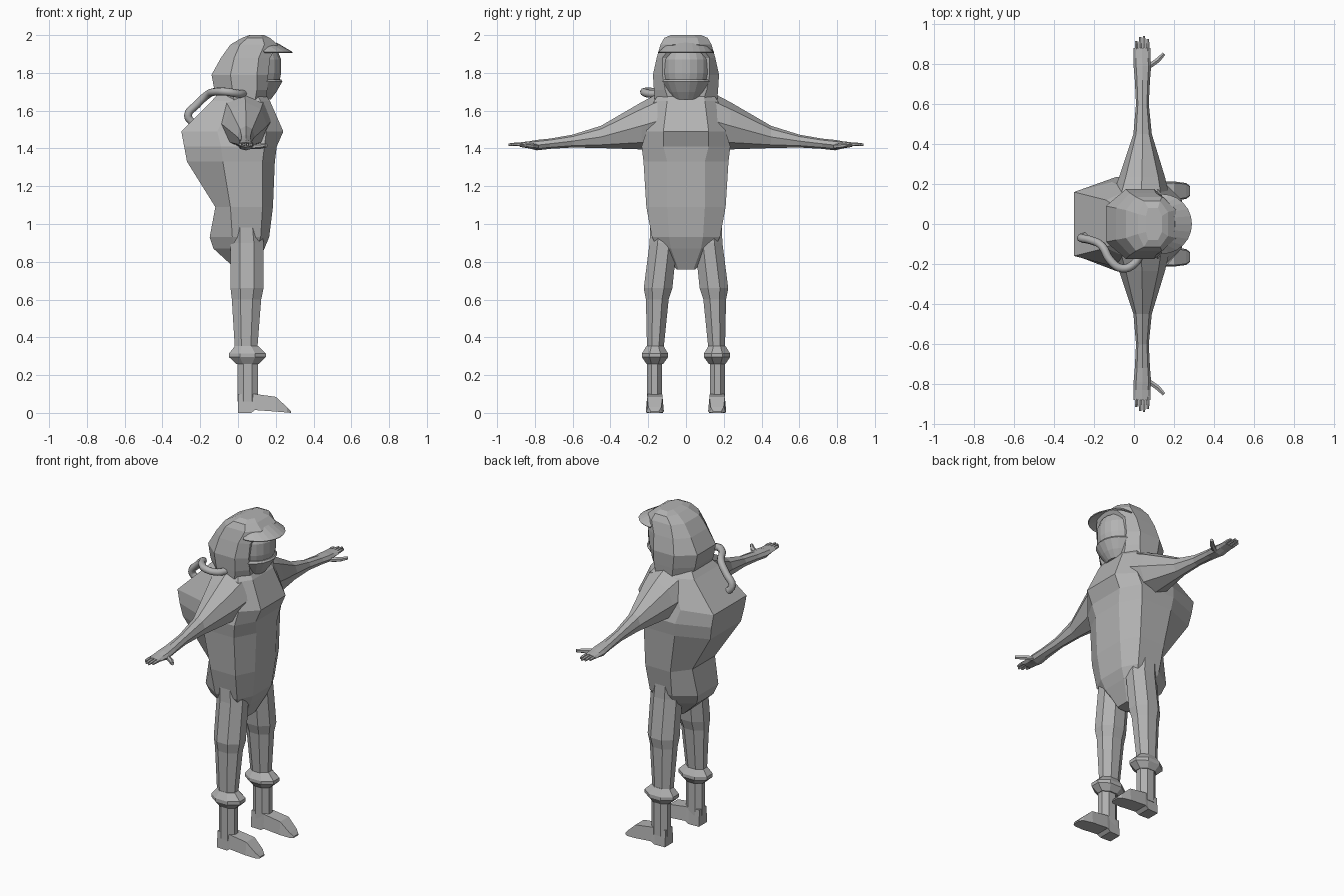
import bpy, bmesh, math
from mathutils import Vector

if "Cube" in bpy.data.objects:
    bpy.data.objects.remove(bpy.data.objects["Cube"])

grey = bpy.data.materials.new("plain grey")
grey.diffuse_color = (0.45, 0.45, 0.45, 1)
grey.use_nodes = True
grey.node_tree.nodes["Principled BSDF"].inputs["Base Color"].default_value = grey.diffuse_color


def make(name, bm):
    bmesh.ops.recalc_face_normals(bm, faces=bm.faces)
    me = bpy.data.meshes.new(name)
    bm.to_mesh(me)
    bm.free()
    me.materials.append(grey)
    ob = bpy.data.objects.new(name, me)
    bpy.context.collection.objects.link(ob)
    return ob


def loft(name, rings, cap=True):
    """Skin a list of closed rings and cap both ends."""
    bm = bmesh.new()
    vs = [[bm.verts.new(p) for p in r] for r in rings]
    n = len(rings[0])
    for a, b in zip(vs, vs[1:]):
        for i in range(n):
            j = (i + 1) % n
            bm.faces.new((a[i], a[j], b[j], b[i]))
    if cap:
        bm.faces.new(vs[0][::-1])
        bm.faces.new(vs[-1])
    return make(name, bm)


def body_ring(z, xf, yf, x1, x2, ym, xb, yb):
    half = [(xf, yf), (x1, ym), (x2, ym), (xb, yb)]
    pts = half + [(x, -y) for x, y in reversed(half)]
    return [(x, y, z) for x, y in pts]


def oval(n, f, turn=0.5):
    return [f(math.cos(2 * math.pi * (i + turn) / n), math.sin(2 * math.pi * (i + turn) / n))
            for i in range(n)]


# torso with humped back: z, front x, front y, side x1, side x2, side y, back x, back y
torso = [
    (0.76, .085, .04, .06, .02, .05, -.01, .04),
    (0.87, .14, .08, .10, -.02, .15, -.13, .08),
    (0.93, .165, .09, .12, -.03, .18, -.15, .10),
    (1.09, .185, .10, .13, -.04, .21, -.12, .11),
    (1.33, .195, .10, .13, -.08, .225, -.27, .15),
    (1.41, .205, .12, .14, -.09, .235, -.285, .16),
    (1.49, .24, .12, .15, -.11, .21, -.30, .16),
    (1.65, .17, .10, .12, -.03, .17, -.14, .12),
    (1.72, .12, .08, .08, -.02, .12, -.08, .08)]
loft("torso", [body_ring(*r) for r in torso])

# head covering
hood = [
    (1.65, .15, .09, .09, -.02, .165, -.10, .09),
    (1.71, .155, .11, .10, -.03, .17, -.125, .09),
    (1.79, .16, .125, .10, -.04, .175, -.14, .09),
    (1.88, .17, .125, .11, -.02, .155, -.09, .08),
    (1.95, .21, .07, .14, .01, .135, -.04, .07),
    (1.985, .17, .06, .13, .05, .115, .02, .05),
    (2.00, .14, .04, .12, .07, .08, .06, .04)]
loft("hood", [body_ring(*r) for r in hood])

# face and the cloth around the jaw
for name, rows in (("face", [(1.71, .10), (1.76, .122), (1.80, .13), (1.87, .13), (1.92, .11)]),
                   ("jaw_cloth", [(1.66, .075), (1.70, .105), (1.755, .137), (1.765, .13)])):
    loft(name, [oval(20, lambda c, s: (.10 + r * c, r * s, z)) for z, r in rows])

# cap brim: a thin crescent
bm = bmesh.new()
edges = []
for k in range(13):
    a = math.pi * (k / 12 - .5)
    c, s = math.cos(a), math.sin(a)
    edges.append([bm.verts.new((.13 + .075 * c, .125 * s, 1.925 + .035 * c)),
                  bm.verts.new((.14 + .15 * c, .15 * s, 1.91))])
for a, b in zip(edges, edges[1:]):
    bm.faces.new((a[0], a[1], b[1], b[0]))
brim = make("cap_brim", bm)
mod = brim.modifiers.new("thickness", 'SOLIDIFY')
mod.thickness = .006

# breathing hose over the right shoulder
cu = bpy.data.curves.new("hose", 'CURVE')
cu.dimensions = '3D'
cu.bevel_depth = .021
cu.bevel_resolution = 2
cu.resolution_u = 4
cu.use_fill_caps = True
path = [(.03, -.155, 1.69), (.0, -.20, 1.69), (-.06, -.222, 1.70), (-.12, -.18, 1.70),
        (-.16, -.11, 1.685), (-.22, -.08, 1.63), (-.265, -.07, 1.575), (-.235, -.06, 1.53)]
sp = cu.splines.new('BEZIER')
sp.bezier_points.add(len(path) - 1)
for bp, p in zip(sp.bezier_points, path):
    bp.co = p
    bp.handle_left_type = bp.handle_right_type = 'AUTO'
cu.materials.append(grey)
hose = bpy.data.objects.new("hose", cu)
bpy.context.collection.objects.link(hose)


def rod(name, pts, r):
    """Six-sided rod lying in the xy plane."""
    rings = []
    for i, p in enumerate(pts):
        d = (Vector(pts[min(i + 1, len(pts) - 1)]) - Vector(pts[max(i - 1, 0)])).normalized()
        side = Vector((d.y, -d.x, 0))
        k = r * (.7 if i == len(pts) - 1 else 1)
        rings.append(oval(6, lambda c, s: Vector(p) + side * (k * c) + Vector((0, 0, k * s))))
    loft(name, rings)


# leg sections: z, centre x, radius x, centre y, radius y
leg = [(1.04, .04, .08, .11, .08), (.90, .048, .09, .12, .075), (.66, .048, .09, .148, .078),
       (.60, .045, .08, .152, .062), (.35, .043, .062, .162, .046), (.29, .052, .056, .167, .041),
       (.06, .052, .056, .167, .041)]
cuff = [(.355, .045, .062, .164, .046), (.315, .05, .10, .164, .071),
        (.295, .05, .10, .164, .071), (.26, .05, .062, .165, .046)]
# foot sections: x, bottom z, top z, half width
foot = [(0, 0, .10, .040), (.07, 0, .10, .043), (.09, .015, .10, .046), (.20, .007, .085, .048),
        (.26, .002, .03, .040), (.28, 0, .008, .025)]
# arm sections: y, centre x, radius x, bottom z, top z
arm = [(.15, .035, .14, 1.40, 1.69), (.235, .04, .115, 1.395, 1.645), (.45, .043, .046, 1.402, 1.52),
       (.60, .042, .032, 1.405, 1.473), (.72, .042, .038, 1.398, 1.452), (.79, .042, .044, 1.39, 1.445),
       (.83, .04, .042, 1.40, 1.438), (.88, .04, .042, 1.408, 1.432)]

for m, label in ((1, "left_"), (-1, "right_")):
    for part, rows in (("leg", leg), ("leg_cuff", cuff)):
        loft(label + part, [oval(8, lambda c, s: (cx + rx * 1.05 * c, m * (cy + ry * 1.05 * s), z))
                            for z, cx, rx, cy, ry in rows])
    loft(label + "foot", [[(x, m * (.165 + w), a), (x, m * (.165 - w), a),
                           (x, m * (.165 - w * .85), b), (x, m * (.165 + w * .85), b)]
                          for x, a, b, w in foot])
    loft(label + "arm", [oval(8, lambda c, s: (cx + rx * c, m * y, (a + b) / 2 + (b - a) / 2 * s), 0)
                         for y, cx, rx, a, b in arm])
    # fingers and thumb
    for i, tip in enumerate((.915, .935, .94, .925)):
        x = .012 + .019 * i
        rod(label + "finger_%d" % (i + 1), [(x, m * .86, 1.42), (x, m * .90, 1.422), (x, m * tip, 1.42)], .0095)
    rod(label + "thumb", [(.05, m * .785, 1.412), (.085, m * .795, 1.41), (.12, m * .82, 1.412),
                          (.15, m * .852, 1.416)], .014)
